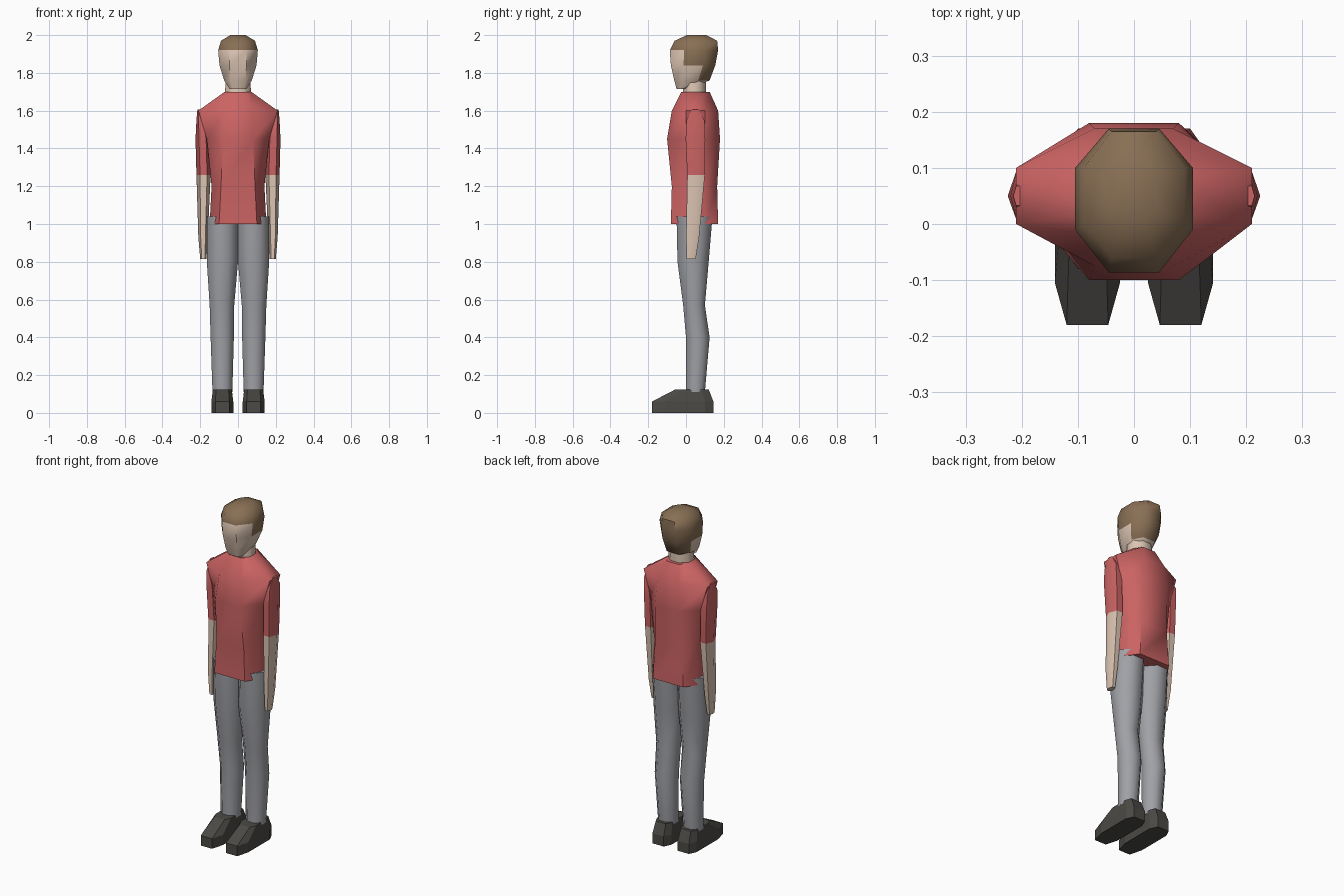
import bpy
import bmesh
import math

cube = bpy.data.objects.get("Cube")
if cube:
    bpy.data.objects.remove(cube, do_unlink=True)


def material(name, rgb):
    m = bpy.data.materials.new(name)
    m.use_nodes = True
    m.diffuse_color = (*rgb, 1)
    m.node_tree.nodes["Principled BSDF"].inputs["Base Color"].default_value = (*rgb, 1)
    return m


RED = material("red shirt", (0.6, 0.125, 0.125))
GREY = material("grey trousers", (0.35, 0.355, 0.38))
SKIN = material("skin", (0.72, 0.56, 0.45))
HAIR = material("brown hair", (0.25, 0.16, 0.09))
DARK = material("dark shoes", (0.072, 0.068, 0.06))


def octagon(z, cx, hx, fx, y0, ya, yb, y1):
    """Chamfered ring: half width hx, front flat fx, side flat ya..yb."""
    pts = [(-fx, y0), (fx, y0), (hx, ya), (hx, yb),
           (fx, y1), (-fx, y1), (-hx, yb), (-hx, ya)]
    return [(cx + x, y, z) for x, y in pts]


def oval(z, x0, x1, y0, y1, sides, turn=0.0):
    """Regular ring stretched to the given extents."""
    ring = []
    reach = math.cos(turn)
    for i in range(sides):
        a = 2 * math.pi * i / sides + turn
        ring.append(((x0 + x1) / 2 + (x1 - x0) / 2 * math.cos(a) / reach,
                     (y0 + y1) / 2 + (y1 - y0) / 2 * math.sin(a) / math.sin(math.pi / 2 - turn),
                     z))
    return ring


def loft(name, rings, mats, rule=None, side=1, smooth=50):
    """Skin rings from bottom to top; rule(level, column) picks a material."""
    bm = bmesh.new()
    levels = [[bm.verts.new((side * x, y, z)) for x, y, z in r] for r in rings]
    n = len(levels[0])
    for k in range(len(levels) - 1):
        lo, hi = levels[k], levels[k + 1]
        for i in range(n):
            j = (i + 1) % n
            f = bm.faces.new((lo[i], lo[j], hi[j], hi[i]))
            f.material_index = rule(k, i) if rule else 0
    bm.faces.new(levels[0][::-1])
    top = bm.faces.new(levels[-1])
    top.material_index = rule(len(levels) - 2, 0) if rule else 0
    bmesh.ops.recalc_face_normals(bm, faces=bm.faces[:])
    mesh = bpy.data.meshes.new(name)
    bm.to_mesh(mesh)
    bm.free()
    for m in mats:
        mesh.materials.append(m)
    if smooth:
        mesh.shade_smooth()
        mesh.set_sharp_from_angle(angle=math.radians(smooth))
    obj = bpy.data.objects.new(name, mesh)
    bpy.context.collection.objects.link(obj)
    return obj


# Shirt body
loft("shirt", [
    octagon(1.00, 0, 0.15, 0.10, -0.08, 0.00, 0.10, 0.17),
    octagon(1.20, 0, 0.14, 0.09, -0.075, 0.00, 0.10, 0.165),
    octagon(1.45, 0, 0.165, 0.08, -0.10, 0.00, 0.10, 0.18),
    octagon(1.60, 0, 0.21, 0.07, -0.075, 0.00, 0.10, 0.17),
    octagon(1.70, 0, 0.07, 0.04, -0.025, 0.02, 0.08, 0.125),
], [RED])

# Neck
loft("neck", [oval(1.66, -0.07, 0.07, -0.02, 0.105, 8, math.pi / 8),
              oval(1.78, -0.065, 0.065, -0.01, 0.105, 8, math.pi / 8)], [SKIN])


# Head: the hairline steps down from the forehead to the nape
def hairline(level, column):
    lowest = 3 if column in (0, 1, 7) else 2 if column in (2, 6) else 1
    return int(level >= lowest)


loft("head", [
    octagon(1.715, 0, 0.045, 0.03, -0.05, -0.035, -0.01, 0.005),
    octagon(1.76, 0, 0.073, 0.04, -0.062, -0.02, 0.065, 0.125),
    octagon(1.84, 0, 0.098, 0.045, -0.08, -0.013, 0.09, 0.155),
    octagon(1.92, 0, 0.105, 0.045, -0.086, -0.01, 0.10, 0.17),
    octagon(1.97, 0, 0.09, 0.04, -0.06, 0.00, 0.10, 0.165),
    octagon(2.00, 0, 0.04, 0.02, 0.005, 0.03, 0.08, 0.108),
], [SKIN, HAIR], hairline)

for label, side in (("left", 1), ("right", -1)):
    # Arm with a short sleeve
    loft(label + "_arm", [
        oval(0.815, 0.167, 0.20, 0.00, 0.055, 6),
        oval(0.93, 0.16, 0.21, -0.005, 0.075, 6),
        oval(1.26, 0.145, 0.22, 0.00, 0.107, 6),
        oval(1.45, 0.15, 0.225, -0.01, 0.11, 6),
        oval(1.55, 0.175, 0.22, -0.005, 0.105, 6),
        oval(1.605, 0.195, 0.215, 0.03, 0.07, 6),
    ], [SKIN, RED], lambda level, column: int(level >= 2), side)

    # Trouser leg
    loft(label + "_leg", [
        oval(0.11, 0.03, 0.135, 0.00, 0.10, 8, math.pi / 8),
        oval(0.40, 0.022, 0.145, 0.00, 0.125, 8, math.pi / 8),
        oval(0.57, 0.02, 0.15, -0.015, 0.10, 8, math.pi / 8),
        oval(0.80, 0.00, 0.165, -0.045, 0.12, 8, math.pi / 8),
        oval(1.04, 0.00, 0.165, -0.05, 0.14, 8, math.pi / 8),
    ], [GREY], None, side)

    # Shoe
    loft(label + "_shoe", [
        octagon(0.00, 0.083, 0.058, 0.037, -0.18, -0.105, 0.10, 0.145),
        octagon(0.06, 0.083, 0.058, 0.037, -0.18, -0.105, 0.10, 0.145),
        octagon(0.125, 0.083, 0.05, 0.033, -0.055, -0.02, 0.085, 0.12),
    ], [DARK], None, side, 0)
